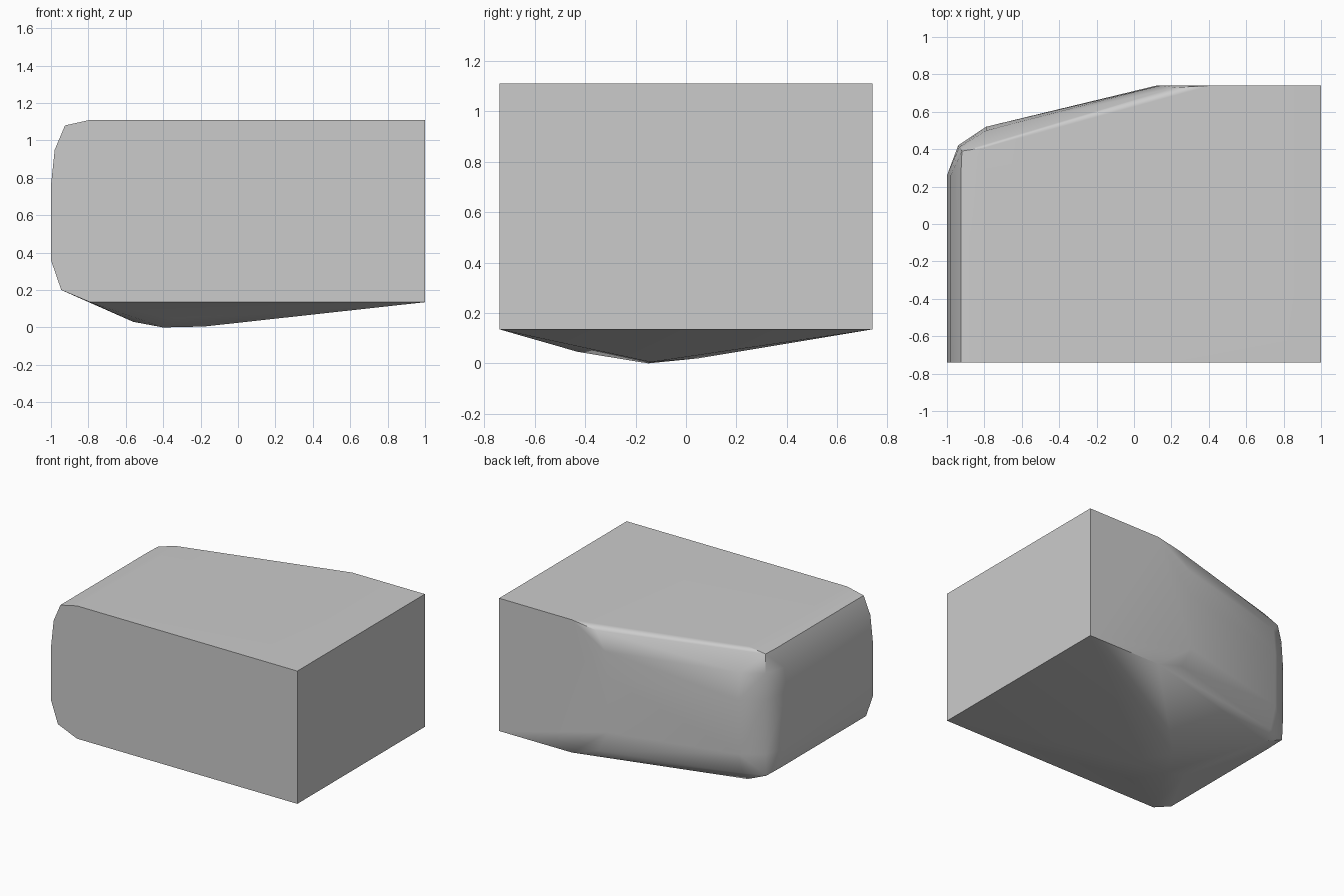
import bpy
import bmesh
import math

cube = bpy.data.objects.get("Cube")
if cube:
    bpy.data.objects.remove(cube)

RIGHT, BACK, FRONT = 1.0, 0.74, -0.74
TOP, BASE = 1.11, 0.135


def material(name, value):
    mat = bpy.data.materials.new(name)
    mat.use_nodes = True
    color = (value, value, value, 1)
    mat.diffuse_color = color
    mat.node_tree.nodes["Principled BSDF"].inputs["Base Color"].default_value = color
    return mat


def section(z, left, straight, corner, shoulder, bend):
    """One horizontal outline: square on the right, cut away at the back left."""
    outline = [(RIGHT, FRONT), (left, FRONT), (left, straight),
               corner, shoulder, bend, (RIGHT, BACK)]
    return [(x, y, z) for x, y in outline]


def body_points():
    # rounded lip at the top
    pts = section(TOP, -0.79, 0.38, (-0.79, 0.41), (-0.3, 0.54), (0.41, BACK))
    pts += section(1.08, -0.925, 0.27, (-0.92, 0.39), (-0.5, 0.51), (0.22, 0.73))
    pts += section(0.95, -0.98, 0.26, (-0.935, 0.41), (-0.79, 0.5), (0.14, BACK))
    # widest band, same outline at both heights
    for z in (0.76, 0.36):
        pts += section(z, -1, 0.26, (-0.94, 0.42), (-0.79, 0.52), (0.12, BACK))
    # lower edge tucking under
    pts += section(0.2, -0.945, 0.26, (-0.94, 0.41), (-0.79, 0.47), (0.2, 0.73))
    pts += section(BASE, -0.79, 0.38, (-0.79, 0.41), (-0.3, 0.54), (0.41, BACK))
    # shallow belly on the underside
    pts += [(-0.4, -0.15, 0), (-0.18, -0.14, 0.005), (-0.56, -0.15, 0.03),
            (-0.33, -0.43, 0.046), (-0.3, 0.05, 0.02)]
    return pts


# body: smooth skin stretched over the outlines
bm = bmesh.new()
for p in body_points():
    bm.verts.new(p)
bmesh.ops.remove_doubles(bm, verts=bm.verts, dist=0.001)
hull = bmesh.ops.convex_hull(bm, input=bm.verts)
loose = {v for v in hull["geom_interior"] + hull["geom_unused"]
         if isinstance(v, bmesh.types.BMVert)}
bmesh.ops.delete(bm, geom=list(loose), context="VERTS")
bmesh.ops.dissolve_limit(bm, angle_limit=math.radians(0.5),
                         verts=bm.verts, edges=bm.edges)
bmesh.ops.recalc_face_normals(bm, faces=bm.faces)

mesh = bpy.data.meshes.new("body")
bm.to_mesh(mesh)
bm.free()
mesh.materials.append(material("light grey", 0.6))

body = bpy.data.objects.new("body", mesh)
bpy.context.collection.objects.link(body)
bpy.ops.object.select_all(action="DESELECT")
body.select_set(True)
bpy.context.view_layer.objects.active = body
bpy.ops.object.shade_smooth_by_angle(angle=math.radians(40))

# large flat faces keep their flat shading
weighted = body.modifiers.new("weighted normals", "WEIGHTED_NORMAL")
weighted.keep_sharp = True
